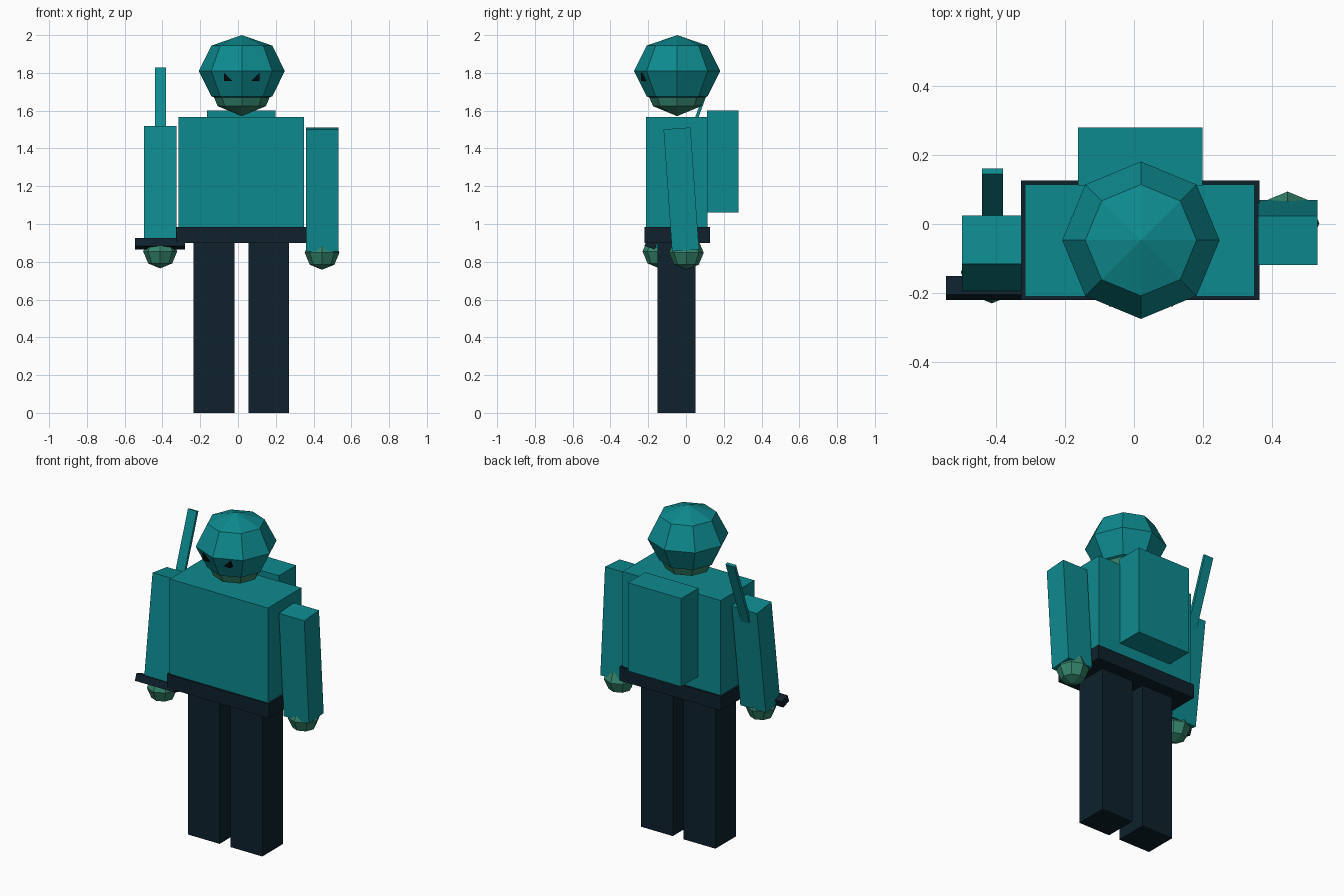
import bpy, bmesh
from math import radians

if "Cube" in bpy.data.objects:
    bpy.data.objects.remove(bpy.data.objects["Cube"], do_unlink=True)


def material(name, color):
    m = bpy.data.materials.new(name)
    m.use_nodes = True
    rgba = (*color, 1)
    m.diffuse_color = rgba
    m.node_tree.nodes["Principled BSDF"].inputs["Base Color"].default_value = rgba
    return m


teal = material("teal", (0.004, 0.255, 0.275))
navy = material("dark navy", (0.0044, 0.0152, 0.025))
skin = material("green skin", (0.035, 0.235, 0.15))
black = material("eye black", (0.001, 0.003, 0.004))


def finish(name, bm, mat):
    mesh = bpy.data.meshes.new(name)
    bmesh.ops.recalc_face_normals(bm, faces=bm.faces)
    bm.to_mesh(mesh)
    bm.free()
    mesh.materials.append(mat)
    ob = bpy.data.objects.new(name, mesh)
    bpy.context.collection.objects.link(ob)
    return ob


def box(name, center, size, mat, tilt=0):
    """Box from its centre and size, tilted about the x axis in degrees."""
    bm = bmesh.new()
    bmesh.ops.create_cube(bm, size=1)
    bmesh.ops.scale(bm, vec=size, verts=bm.verts)
    ob = finish(name, bm, mat)
    ob.location = center
    ob.rotation_euler.x = radians(tilt)
    return ob


def ball(name, center, radius, height, mat):
    """Low-poly ball with eight sides; height is the vertical radius."""
    bm = bmesh.new()
    bmesh.ops.create_uvsphere(bm, u_segments=8, v_segments=4, radius=1)
    bmesh.ops.scale(bm, vec=(radius, radius, height), verts=bm.verts)
    ob = finish(name, bm, mat)
    ob.location = center
    return ob


def eye(name, side):
    """Slanted triangular eye pushed through the front of the hood."""
    bm = bmesh.new()
    outline = [(0.093, 1.80), (0.093, 1.757), (0.05, 1.757)]
    face = bm.faces.new([bm.verts.new((0.02 + side * x, -0.239, z)) for x, z in outline])
    ext = bmesh.ops.extrude_face_region(bm, geom=[face], use_keep_orig=True)
    back = [v for v in ext["geom"] if isinstance(v, bmesh.types.BMVert)]
    bmesh.ops.translate(bm, vec=(0, 0.04, 0), verts=back)
    return finish(name, bm, black)


# Torso, belt and backpack
box("torso", (0.017, -0.048, 1.273), (0.665, 0.325, 0.585), teal)
box("belt", (0.018, -0.047, 0.942), (0.69, 0.347, 0.085), navy)
box("backpack", (0.018, 0.195, 1.33), (0.362, 0.168, 0.54), teal)

# Legs
for name, x in (("right_leg", -0.127), ("left_leg", 0.162)):
    box(name, (x, -0.05, 0.45), (0.215, 0.2, 0.9), navy)

# Head with hood and eyes
ball("face", (0.02, -0.047, 1.752), 0.181, 0.181, skin)
ball("hood", (0.02, -0.047, 1.81), 0.228, 0.19, teal)
eye("right_eye", -1)
eye("left_eye", 1)

# Arms and hands
box("left_arm", (0.446, -0.025, 1.183), (0.172, 0.143, 0.648), teal, 4)
box("right_arm", (-0.412, -0.088, 1.19), (0.172, 0.141, 0.645), teal, -7.5)
ball("left_hand", (0.445, 0.002, 0.848), 0.092, 0.09, skin)
ball("right_hand", (-0.412, -0.14, 0.855), 0.09, 0.09, skin)

# Sword held upright in the right hand
box("sword_blade", (-0.41, -0.017, 1.36), (0.06, 0.017, 0.99), teal, -20)
box("sword_guard", (-0.412, -0.185, 0.895), (0.265, 0.058, 0.043), navy, -20)
